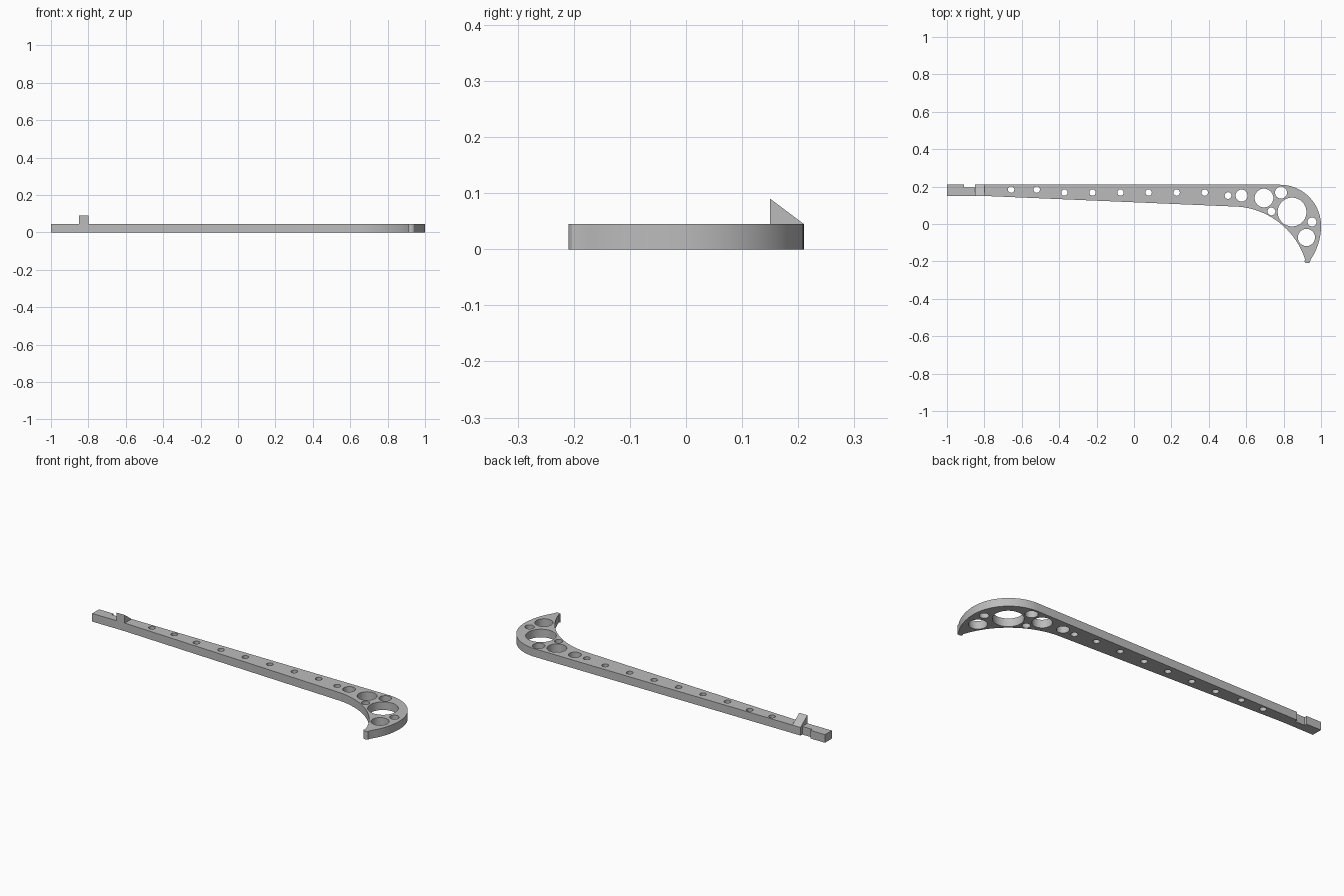
import bpy, bmesh
from math import cos, sin, radians

cube = bpy.data.objects.get("Cube")
if cube:
    bpy.data.objects.remove(cube)

THICK = 0.045

grey = bpy.data.materials.new("plain grey")
grey.use_nodes = True
grey.diffuse_color = (0.5, 0.5, 0.5, 1)
grey.node_tree.nodes["Principled BSDF"].inputs["Base Color"].default_value = (0.5, 0.5, 0.5, 1)


def arc(cx, cy, r, start, end, steps):
    """Points along a circular arc, angles in degrees."""
    angles = [radians(start + (end - start) * i / steps) for i in range(steps + 1)]
    return [(cx + r * cos(a), cy + r * sin(a)) for a in angles]


def add_loop(curve, points):
    spline = curve.splines.new("POLY")
    spline.points.add(len(points) - 1)
    for p, (x, y) in zip(spline.points, points):
        p.co = (x, y, 0, 1)
    spline.use_cyclic_u = True


def finish(obj):
    obj.data.materials.clear()
    obj.data.materials.append(grey)
    bpy.ops.object.select_all(action="DESELECT")
    obj.select_set(True)
    bpy.context.view_layer.objects.active = obj
    bpy.ops.object.shade_smooth_by_angle(angle=radians(30))


# Outline: notched handle end, straight back, round hook, tapered underside
outline = [(-1, 0.15), (-1, 0.21), (-0.91, 0.21), (-0.91, 0.195), (-0.85, 0.195), (-0.85, 0.21)]
outline += arc(0.78, -0.01, 0.22, 90, 0, 24)
outline += arc(0.68, -0.01, 0.32, -3, -34, 8)
outline += arc(0.927, -0.192, 0.018, -40, -165, 6)
outline += arc(0.525, -0.316, 0.41, 17, 85, 20)
outline += [(-0.8, 0.15)]

# Holes: a row along the shaft, then a cluster in the hook
holes = [(-0.657, 0.184, 0.017), (-0.52, 0.184, 0.017)]
holes += [(-0.372 + 0.15 * i, 0.168, 0.017) for i in range(6)]
holes += [(0.503, 0.152, 0.018), (0.575, 0.152, 0.032), (0.695, 0.139, 0.05),
          (0.786, 0.168, 0.032), (0.735, 0.067, 0.021), (0.845, 0.064, 0.077),
          (0.952, 0.011, 0.024), (0.922, -0.072, 0.046)]

# Flat hook body, extruded from the filled outline
curve = bpy.data.curves.new("hook_body", "CURVE")
curve.dimensions = "2D"
curve.fill_mode = "BOTH"
curve.extrude = THICK / 2
add_loop(curve, outline)
for x, y, r in holes:
    add_loop(curve, arc(x, y, r, 0, 352.5, 47))
body = bpy.data.objects.new("hook_body", curve)
bpy.context.collection.objects.link(body)
bpy.ops.object.select_all(action="DESELECT")
body.select_set(True)
bpy.context.view_layer.objects.active = body
bpy.ops.object.convert(target="MESH")
body = bpy.context.view_layer.objects.active
bm = bmesh.new()
bm.from_mesh(body.data)
bmesh.ops.remove_doubles(bm, verts=bm.verts, dist=0.0002)
bmesh.ops.translate(bm, verts=bm.verts, vec=(0, 0, THICK / 2))
bmesh.ops.recalc_face_normals(bm, faces=bm.faces)
for f in bm.faces:
    f.material_index = 0
bm.to_mesh(body.data)
bm.free()
finish(body)

# Wedge-shaped fin standing on the handle
bm = bmesh.new()
profile = [(0.15, THICK), (0.21, THICK), (0.15, 0.09)]
base = bm.faces.new([bm.verts.new((-0.85, y, z)) for y, z in profile])
ext = bmesh.ops.extrude_face_region(bm, geom=[base])
bmesh.ops.translate(bm, vec=(0.05, 0, 0),
                    verts=[v for v in ext["geom"] if isinstance(v, bmesh.types.BMVert)])
bmesh.ops.recalc_face_normals(bm, faces=bm.faces)
mesh = bpy.data.meshes.new("wedge_fin")
bm.to_mesh(mesh)
bm.free()
fin = bpy.data.objects.new("wedge_fin", mesh)
bpy.context.collection.objects.link(fin)
finish(fin)
